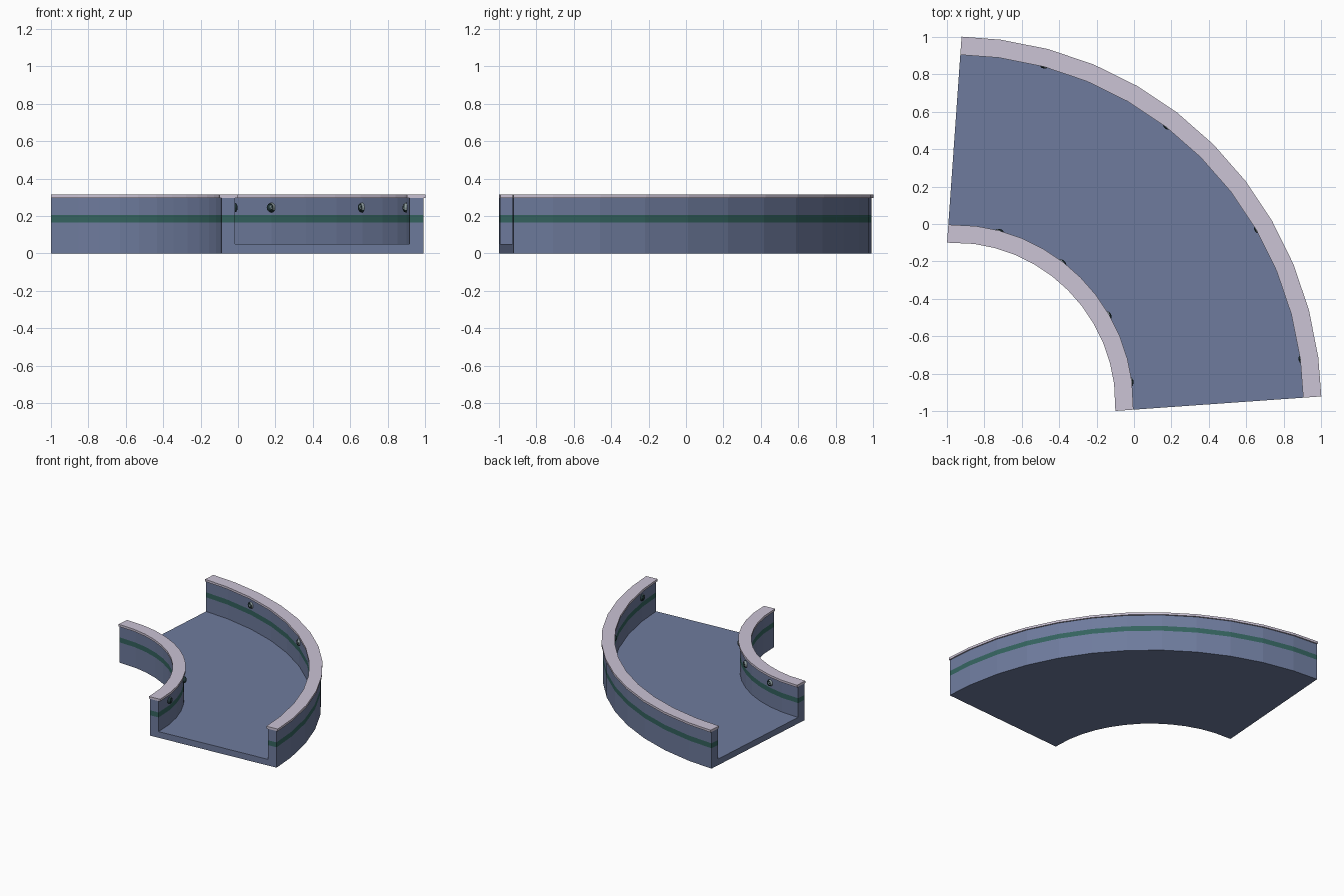
import bpy, bmesh, math
from mathutils import Matrix, Vector

if "Cube" in bpy.data.objects:
    bpy.data.objects.remove(bpy.data.objects["Cube"])

C = -0.968                      # arc centre (x = y = C)
SLOPE, OFFSET = 0.0705, -0.0927  # slanted end cut, relative to the centre


def material(name, rgb):
    def lin(v):
        v /= 255
        return v / 12.92 if v <= 0.04045 else ((v + 0.055) / 1.055) ** 2.4
    m = bpy.data.materials.new(name)
    m.diffuse_color = (*[lin(v) for v in rgb], 1)
    m.use_nodes = True
    m.node_tree.nodes["Principled BSDF"].inputs["Base Color"].default_value = m.diffuse_color
    return m


BLUE = material("slate blue", (110, 123, 157))
GREEN = material("dark green", (52, 99, 95))
RIM = material("pale lilac", (203, 195, 213))
METAL = material("grey metal", (138, 152, 155))
DARK = material("dark teal", (36, 58, 60))


def finish(name, bm, mats, fix_normals=True):
    if fix_normals:
        bmesh.ops.recalc_face_normals(bm, faces=bm.faces)
    me = bpy.data.meshes.new(name)
    bm.to_mesh(me)
    bm.free()
    for m in mats:
        me.materials.append(m)
    ob = bpy.data.objects.new(name, me)
    bpy.context.collection.objects.link(ob)
    return ob


def sweep(name, profile, caps, mats, stripe=None):
    """Sweep an (r, z) outline round the quarter bend, with slanted ends."""
    bm = bmesh.new()
    tilt = math.atan(SLOPE)
    rows = []
    for k in range(13):
        row = []
        for r, z in profile:
            end = tilt + math.asin(OFFSET * math.cos(tilt) / r)
            a = math.radians(7.5 * k)
            if k == 0:
                a = end
            elif k == 12:
                a = math.pi / 2 - end
            row.append(bm.verts.new((C + r * math.cos(a), C + r * math.sin(a), z)))
        rows.append(row)
    n = len(profile)
    for a, b in zip(rows, rows[1:]):
        for i in range(n):
            j = (i + 1) % n
            bm.faces.new((a[i], a[j], b[j], b[i]))
    for row in (rows[0], rows[-1]):
        for cap in caps:
            bm.faces.new([row[i] for i in cap])
    if stripe:
        for f in bm.faces:
            if stripe[0] < f.calc_center_median().z < stripe[1]:
                f.material_index = 1
    return finish(name, bm, mats)


# Channel body: floor and two walls, with a stripe band around the walls
IN0, IN1, OUT0, OUT1 = 0.88, 0.953, 1.885, 1.96
LEVELS = [0.05, 0.165, 0.205, 0.297]
body = [(IN0, 0), (OUT1, 0)]
body += [(OUT1, z) for z in LEVELS] + [(OUT0, z) for z in reversed(LEVELS)]
body += [(IN1, z) for z in LEVELS] + [(IN0, z) for z in reversed(LEVELS)]
body_caps = [(0, 1, 2, 9, 10, 17)]
for s in (2, 10):
    body_caps += [(s + i, s + i + 1, s + 6 - i, s + 7 - i) for i in range(3)]
sweep("channel_body", body, body_caps, [BLUE, GREEN], (0.166, 0.204))

# Overhanging rims on both walls
for name, r0, r1 in (("inner_rim", 0.869, 0.965), ("outer_rim", 1.873, 1.97)):
    sweep(name, [(r0, 0.297), (r1, 0.297), (r1, 0.315), (r0, 0.315)],
          [(0, 1, 2, 3)], [RIM])


# Round studs on the channel side of each wall
def stud(name, radius, angle, direction):
    a = math.radians(angle)
    radial = Vector((math.cos(a), math.sin(a), 0))
    pos = Vector((C, C, 0.245)) + radial * radius
    rot = (radial * direction).to_track_quat('Z', 'Y').to_matrix().to_4x4()
    bm = bmesh.new()
    bmesh.ops.create_cone(bm, cap_ends=True, segments=12, radius1=0.028,
                          radius2=0.022, depth=0.018,
                          matrix=Matrix.Translation((0, 0, 0.005)))
    count = len(bm.faces)
    bmesh.ops.create_uvsphere(bm, u_segments=12, v_segments=6, radius=0.019,
                              matrix=Matrix.Translation((0, 0, 0.012))
                              @ Matrix.Diagonal((1, 1, 0.5, 1)))
    for i, f in enumerate(bm.faces):
        f.material_index = int(i >= count)
    bm.transform(Matrix.Translation(pos) @ rot)
    finish(name, bm, [METAL, DARK], False)


for i, ang in enumerate((7.5, 30, 52.5, 75)):
    stud(f"inner_stud_{i + 1}", IN1, ang, 1)
    stud(f"outer_stud_{i + 1}", OUT0, ang, -1)
